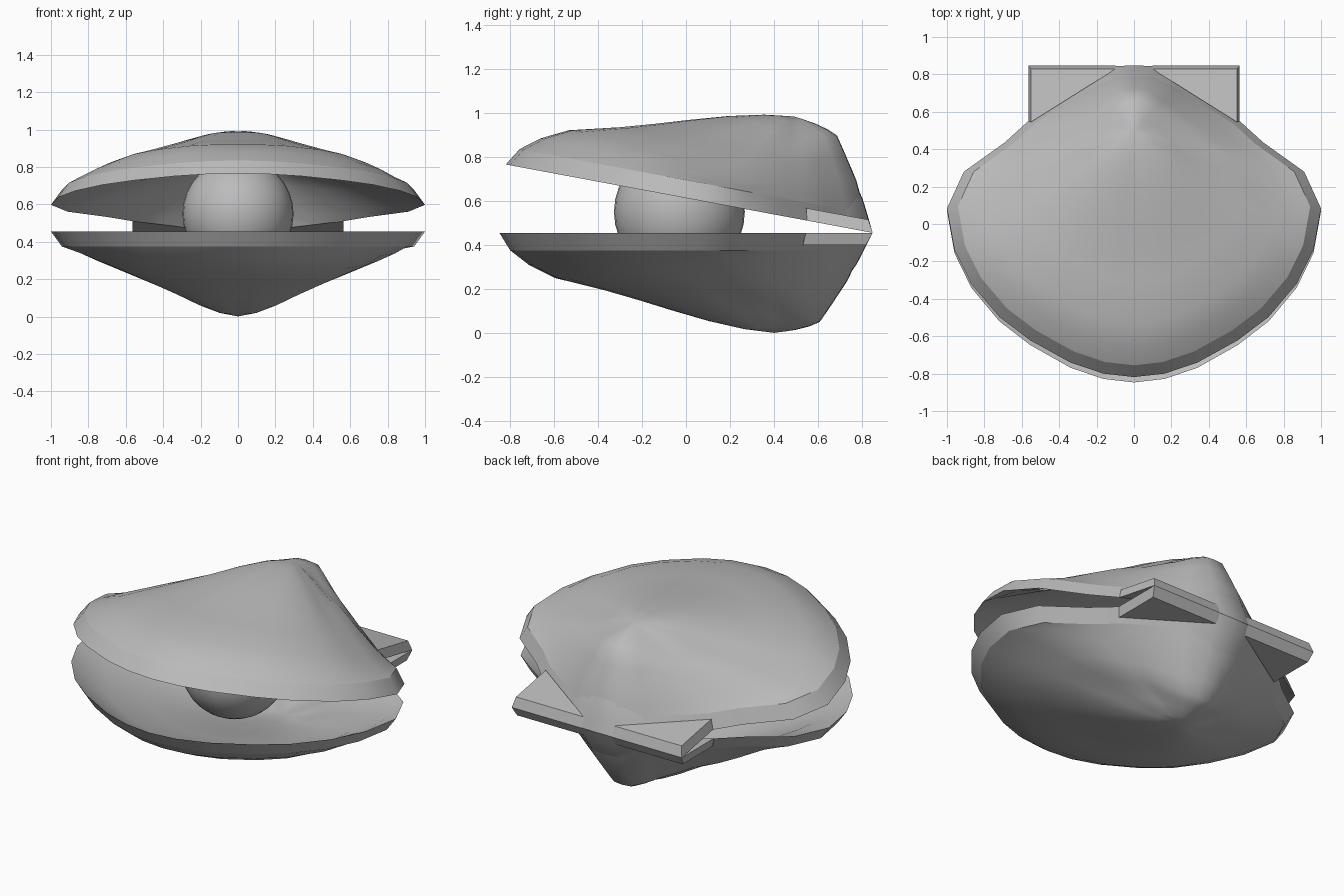
import bpy, bmesh, math
from mathutils import Matrix, Vector

if "Cube" in bpy.data.objects:
    bpy.data.objects.remove(bpy.data.objects["Cube"])

grey = bpy.data.materials.new("shell grey")
grey.diffuse_color = (0.5, 0.5, 0.5, 1)
grey.use_nodes = True
grey.node_tree.nodes["Principled BSDF"].inputs["Base Color"].default_value = grey.diffuse_color

RIM_Z, LIP, HINGE_Y, OPEN = 0.455, 0.08, 0.847, math.radians(10.55)

# right half of the rim outline, from hinge to front
HALF = [(0, .847), (.11, .845), (.25, .75), (.4, .65), (.56, .55), (.69, .43),
        (.91, .27), (1, .07), (.96, -.155), (.87, -.34), (.72, -.52),
        (.555, -.647), (.34, -.768), (.165, -.828), (0, -.847)]
OUTLINE = HALF + [(-x, y) for x, y in HALF[-2:0:-1]]

# bowl depth below the lip, from the peak out to the lip, in three directions
STEPS = [.12, .25, .4, .52, .65, .83, .93, 1]
FRONT = [.354, .318, .266, .222, .178, .125, .065, 0]
SIDE = [.345, .285, .205, .16, .11, .035, .012, 0]
BACK = [.368, .36, .345, .325, .25, .142, .06, 0]
PEAK = Vector((0, .4))
DEPTH = .374
INSET = .942
SIDE_ANGLE = math.radians(71)


def ease(t):
    return t * t * (3 - 2 * t)


def depth(i, angle):
    if angle < SIDE_ANGLE:
        # broad front with slightly fuller shoulders
        r = angle / SIDE_ANGLE
        w = r ** 3
        t = STEPS[i]
        swell = .012 * math.sin(math.pi * r) * 4 * t * (1 - t)
        return FRONT[i] * (1 - w) + SIDE[i] * w + swell
    w = ease((angle - SIDE_ANGLE) / (math.pi - SIDE_ANGLE)) ** .5
    return SIDE[i] * (1 - w) + BACK[i] * w


def finish(bm, name, matrix, smooth=None):
    bm.transform(matrix)
    bmesh.ops.recalc_face_normals(bm, faces=bm.faces)
    mesh = bpy.data.meshes.new(name)
    bm.to_mesh(mesh)
    bm.free()
    obj = bpy.data.objects.new(name, mesh)
    bpy.context.collection.objects.link(obj)
    mesh.materials.append(grey)
    if smooth:
        bpy.ops.object.select_all(action='DESELECT')
        bpy.context.view_layer.objects.active = obj
        obj.select_set(True)
        bpy.ops.object.shade_smooth_by_angle(angle=math.radians(smooth))
    return obj


def add_bowl(bm, scale, top):
    """One bowl surface whose edge lies at height top; returns the edge ring."""
    n = len(OUTLINE)
    peak = bm.verts.new((PEAK.x * scale, PEAK.y * scale, top - DEPTH))
    rings = [[] for _ in STEPS]
    for x, y in OUTLINE:
        d = Vector((x, y)) * INSET - PEAK
        angle = math.atan2(abs(d.x), -d.y)
        for i, t in enumerate(STEPS):
            p = (PEAK + d * t) * scale
            rings[i].append(bm.verts.new((p.x, p.y, top - depth(i, angle))))
    for k in range(n):
        j = (k + 1) % n
        bm.faces.new((peak, rings[0][k], rings[0][j]))
        for a, b in zip(rings, rings[1:]):
            bm.faces.new((a[k], b[k], b[j], a[j]))
    return rings[-1]


def make_shell(name, matrix):
    """Thick bowl: outer skin, bevelled lip, inner skin; rim plane at z = 0."""
    bm = bmesh.new()
    outer = add_bowl(bm, 1, -LIP)
    inner = add_bowl(bm, 1 / INSET, 0)
    n = len(outer)
    for k in range(n):
        j = (k + 1) % n
        bm.faces.new((outer[k], inner[k], inner[j], outer[j]))
        # crisp edges on both sides of the lip
        for ring in (outer, inner):
            bm.edges.get((ring[k], ring[j])).smooth = False
    finish(bm, name, matrix, 40)


def make_ear(name, side, matrix):
    """Triangular hinge ear beside the peak."""
    bm = bmesh.new()
    top = [bm.verts.new((side * x, y, 0)) for x, y in
           ((.1, .847), (.565, .847), (.565, .545))]
    low = [bm.verts.new((side * x, y, -.055)) for x, y in
           ((.1, .817), (.55, .817), (.55, .53))]
    bm.faces.new(top)
    bm.faces.new(low[::-1])
    for k in range(3):
        j = (k + 1) % 3
        bm.faces.new((top[k], low[k], low[j], top[j]))
    finish(bm, name, matrix)


# lower half sits flat, upper half is flipped and swung open on the hinge
lower = Matrix.Translation((0, 0, RIM_Z))
upper = (Matrix.Translation((0, HINGE_Y, RIM_Z)) @ Matrix.Rotation(-OPEN, 4, 'X')
         @ Matrix.Translation((0, -HINGE_Y, 0)) @ Matrix.Scale(-1, 4, (0, 0, 1)))
for label, m in (("lower", lower), ("upper", upper)):
    make_shell(label + "_shell", m)
    for side, word in ((-1, "left"), (1, "right")):
        make_ear(f"{label}_{word}_hinge_ear", side, m)

# pearl
bm = bmesh.new()
bmesh.ops.create_uvsphere(bm, u_segments=32, v_segments=16, radius=.297)
finish(bm, "pearl", Matrix.Translation((0, -.03, .55)), 60)
